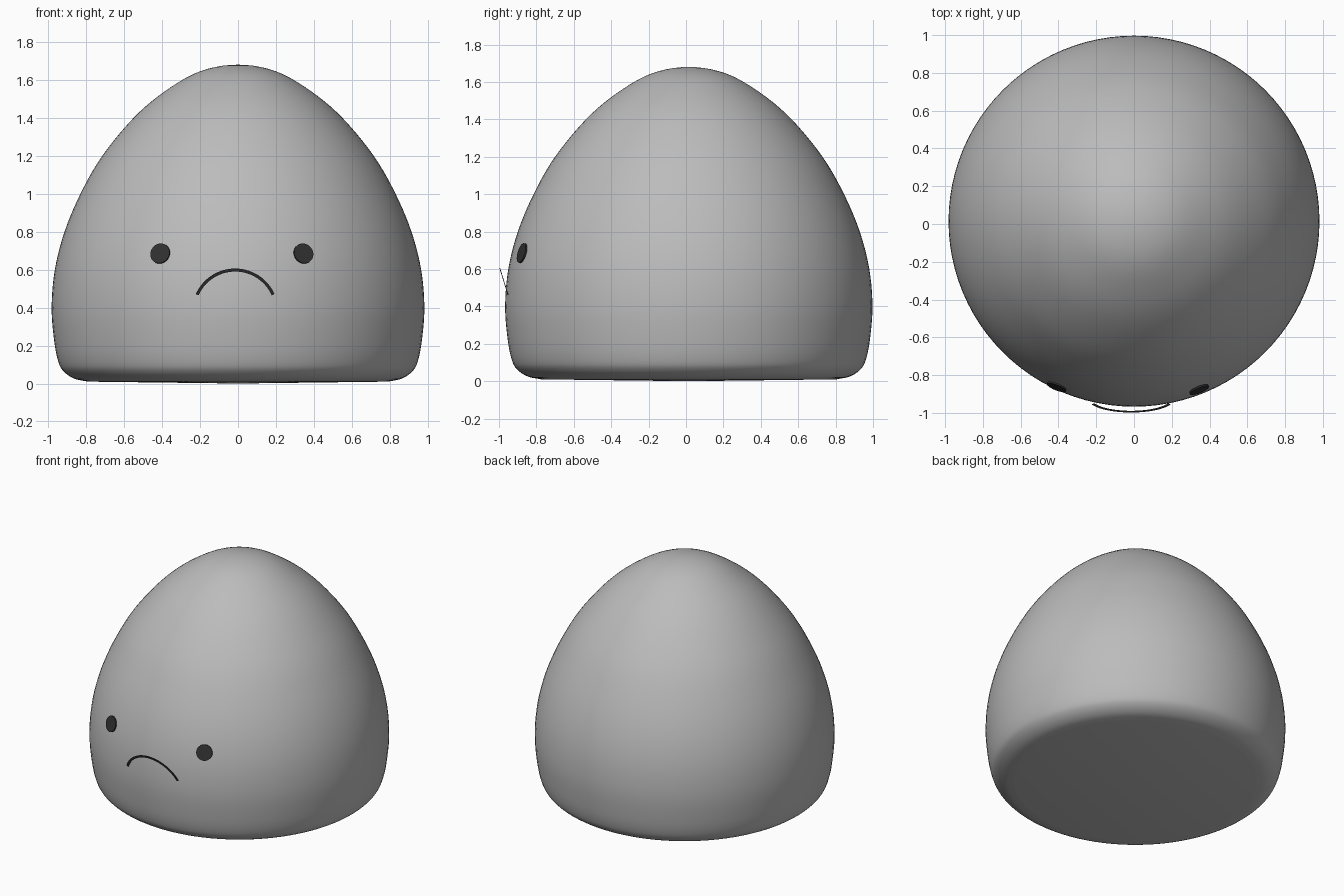
import bpy, bmesh, math
from mathutils import Vector, Matrix

if "Cube" in bpy.data.objects:
    bpy.data.objects.remove(bpy.data.objects["Cube"])


def material(name, value):
    m = bpy.data.materials.new(name)
    m.diffuse_color = (value, value, value, 1)
    m.use_nodes = True
    m.node_tree.nodes["Principled BSDF"].inputs["Base Color"].default_value = m.diffuse_color
    return m


GREY = material("soft grey", 0.5)
DARK = material("dark grey", 0.03)


def finish(bm, name, mat, smooth=False):
    bmesh.ops.recalc_face_normals(bm, faces=bm.faces)
    mesh = bpy.data.meshes.new(name)
    bm.to_mesh(mesh)
    bm.free()
    mesh.materials.append(mat)
    ob = bpy.data.objects.new(name, mesh)
    bpy.context.collection.objects.link(ob)
    if smooth:
        bpy.context.view_layer.objects.active = ob
        ob.select_set(True)
        bpy.ops.object.shade_smooth_by_angle(angle=math.radians(40))
        ob.select_set(False)
    return ob


def smooth_profile(pts, steps=5):
    """Catmull-Rom points through a radius/height profile."""
    p = [Vector(q) for q in pts]
    first = 2 * p[0] - p[1]
    last = Vector((-p[-2].x, p[-2].y))      # mirrored across the axis
    p = [first] + p + [last]
    out = []
    for a, b, c, d in zip(p, p[1:], p[2:], p[3:]):
        for i in range(steps):
            t = i / steps
            out.append(0.5 * (2 * b + (c - a) * t + (2 * a - 5 * b + 4 * c - d) * t * t
                              + (3 * b - a - 3 * c + d) * t ** 3))
    return out + [p[-2]]


# Body: rounded dome, turned from a profile
BODY_Y = 0.015
profile = [(0.79, 0.01), (0.86, 0.025), (0.915, 0.06), (0.945, 0.11), (0.968, 0.22),
           (0.982, 0.4), (0.965, 0.6), (0.914, 0.8), (0.83, 1.0), (0.715, 1.2),
           (0.55, 1.4), (0.385, 1.54), (0.2, 1.645), (0, 1.68)]
bm = bmesh.new()
chain = [bm.verts.new((0, BODY_Y, 0.0))]
chain += [bm.verts.new((q.x, BODY_Y, q.y)) for q in smooth_profile(profile)]
edges = [bm.edges.new(pair) for pair in zip(chain, chain[1:])]
bmesh.ops.spin(bm, geom=chain + edges, cent=(0, BODY_Y, 0), axis=(0, 0, 1),
               angle=math.tau, steps=96, use_merge=True)
bmesh.ops.remove_doubles(bm, verts=bm.verts, dist=0.0005)
finish(bm, "body", GREY, smooth=True)


# Eyes: thin round plates lying on the body
def eye(name, x, y):
    normal = Vector((math.copysign(0.36, x), -0.9, 0.27))
    bm = bmesh.new()
    bmesh.ops.create_cone(bm, cap_ends=True, segments=32, radius1=0.054, radius2=0.054,
                          depth=0.009, matrix=Matrix.Translation((x, y, 0.685))
                          @ normal.to_track_quat('Z', 'Y').to_matrix().to_4x4())
    finish(bm, name, DARK)


eye("left_eye", -0.41, -0.862)
eye("right_eye", 0.345, -0.877)

# Mouth: thin flat arc, leaning forward at the top
bm = bmesh.new()
R, SPAN, N = 0.219, math.radians(66), 28
rows = []
for i in range(N + 1):
    a = -SPAN + 2 * SPAN * i / N
    row = []
    for r, dy in ((R - 0.008, 0), (R + 0.008, 0), (R + 0.008, 0.004), (R - 0.008, 0.004)):
        z = 0.598 - R + r * math.cos(a)
        row.append(bm.verts.new((-0.015 + r * math.sin(a), -0.998 + (0.606 - z) * 0.31 + dy, z)))
    rows.append(row)
for p, q in zip(rows, rows[1:]):
    for k in range(4):
        bm.faces.new((p[k], p[(k + 1) % 4], q[(k + 1) % 4], q[k]))
bm.faces.new(rows[0])
bm.faces.new(rows[-1])
finish(bm, "mouth", DARK)
